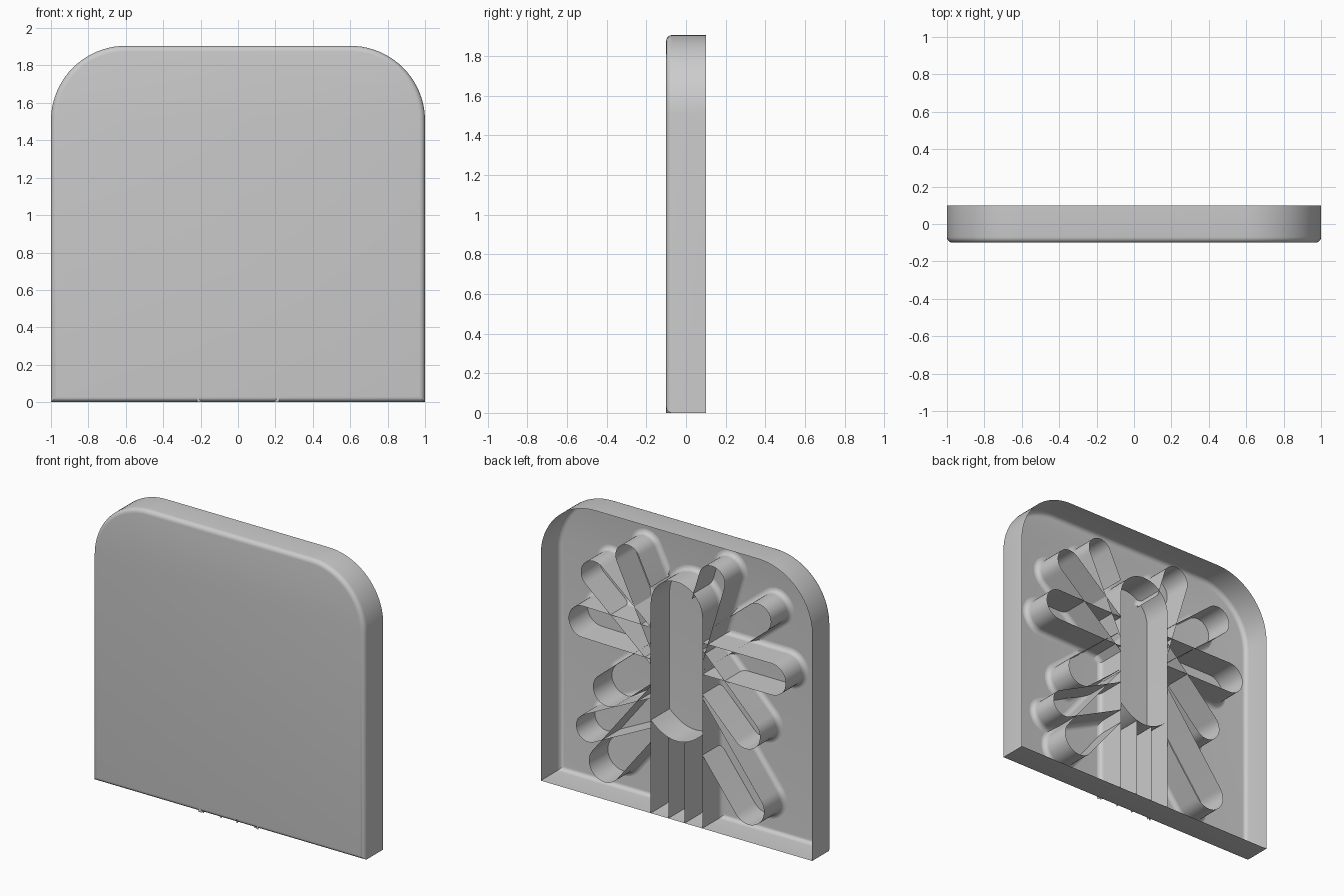
import bpy
import math
from mathutils import Vector

if "Cube" in bpy.data.objects:
    bpy.data.objects.remove(bpy.data.objects["Cube"])

BACK, FRONT, BEVEL = 0.1, -0.1, 0.03
HEIGHT, TRUNK = 1.905, 0.19


def finish(name, verts, faces):
    mesh = bpy.data.meshes.new(name)
    mesh.from_pydata(verts, [], faces)
    mesh.update()
    ob = bpy.data.objects.new(name, mesh)
    bpy.context.collection.objects.link(ob)
    bpy.ops.object.select_all(action='DESELECT')
    ob.select_set(True)
    bpy.context.view_layer.objects.active = ob
    bpy.ops.object.shade_smooth_by_angle(angle=math.radians(35))
    return ob


def loft(name, rings, closed=False, cap=False):
    """Skin a list of (y, [(x, z), ...]) outlines."""
    n = len(rings[0][1])
    verts = [(x, y, z) for y, pts in rings for x, z in pts]
    faces = []
    for k in range(len(rings) - 1):
        for i in range(n if closed else n - 1):
            j = (i + 1) % n
            faces.append((k * n + i, k * n + j, (k + 1) * n + j, (k + 1) * n + i))
    if cap:
        faces.append(tuple(range((len(rings) - 1) * n, len(rings) * n)))
    return finish(name, verts, faces)


def arc(cx, cz, r, a0, a1, n):
    return [(cx + r * math.cos(math.radians(a0 + (a1 - a0) * i / n)),
             cz + r * math.sin(math.radians(a0 + (a1 - a0) * i / n))) for i in range(n + 1)]


# quarter-round steps: (inset or flare, y)
STEPS = [(BEVEL * (1 - math.cos(t)), FRONT + BEVEL * (1 - math.sin(t)))
         for t in [math.pi / 2 * i / 5 for i in range(6)]]


# Plate: open-backed shell with a rounded front edge
def plate_outline(d):
    r = 0.4 - d
    return ([(-1 + d, d), (1 - d, d)] + arc(0.6, HEIGHT - 0.4, r, 0, 90, 20)
            + arc(-0.6, HEIGHT - 0.4, r, 90, 180, 20))


loft("plate_shell", [(BACK, plate_outline(0))] + [(y, plate_outline(d)) for d, y in STEPS],
     closed=True, cap=True)


def ribbed(name, outline):
    """Upright wall down to the plate, plus a flared fillet at its foot."""
    loft(name + "_wall", [(BACK, outline(0)), (FRONT + 0.001, outline(0))])
    loft(name + "_fillet", [(y, outline(d)) for d, y in STEPS])


# Trunk: round-topped channel running to the bottom edge
def trunk_outline(d):
    r = TRUNK + d
    return [(r, 0)] + arc(0, 1.40, r, 0, 180, 24) + [(-r, 0)]


ribbed("trunk", trunk_outline)

# Curved shelf under the trunk and two stem walls below it
shelf = [(TRUNK * t, 0.53 + 0.09 * t * t) for t in [i / 8 - 1 for i in range(17)]]
loft("trunk_shelf", [(BACK, shelf), (FRONT + 0.001, shelf)])
for side, x in (("left", -0.06), ("right", 0.06)):
    stem = [(x, 0), (x, 0.535)]
    loft("stem_wall_" + side, [(BACK, stem), (FRONT + 0.001, stem)])


# Branches: U-shaped walls whose sides end at the trunk
def branch_outline(tip, root, radius):
    tip, root = Vector(tip), Vector(root)
    along = (root - tip).normalized()
    ang = math.degrees(math.atan2(-along.y, -along.x))

    def outline(d):
        pts = arc(tip.x, tip.y, radius + d, ang - 90, ang + 90, 18)

        def side_end(p):
            length = (root - tip).length
            edge = math.copysign(TRUNK, tip.x)
            if abs(p[0]) > TRUNK and abs(along.x) > 1e-4:
                length = min((edge - p[0]) / along.x, length * 1.3)
            else:
                length = 0.2
            return (p[0] + along.x * length, p[1] + along.y * length)
        return [side_end(pts[0])] + pts + [side_end(pts[-1])]
    return outline


BRANCHES = [
    ((0.36, 1.65), (0.12, 1.15), 0.09), ((-0.26, 1.67), (-0.12, 1.2), 0.095),
    ((0.61, 1.47), (0.15, 1.08), 0.095), ((-0.60, 1.51), (-0.15, 1.14), 0.095),
    ((0.69, 1.14), (0.15, 1.13), 0.105), ((-0.70, 1.13), (-0.15, 1.13), 0.105),
    ((0.51, 0.73), (0.15, 1.03), 0.105), ((-0.51, 0.72), (-0.15, 1.08), 0.105),
    ((0.53, 0.23), (0.12, 0.75), 0.115), ((-0.53, 0.23), (-0.12, 0.77), 0.115),
    ((0.65, 0.44), (0.12, 0.70), 0.09),
]
for i, (tip, root, r) in enumerate(BRANCHES):
    ribbed("branch_%02d" % (i + 1), branch_outline(tip, root, r))
